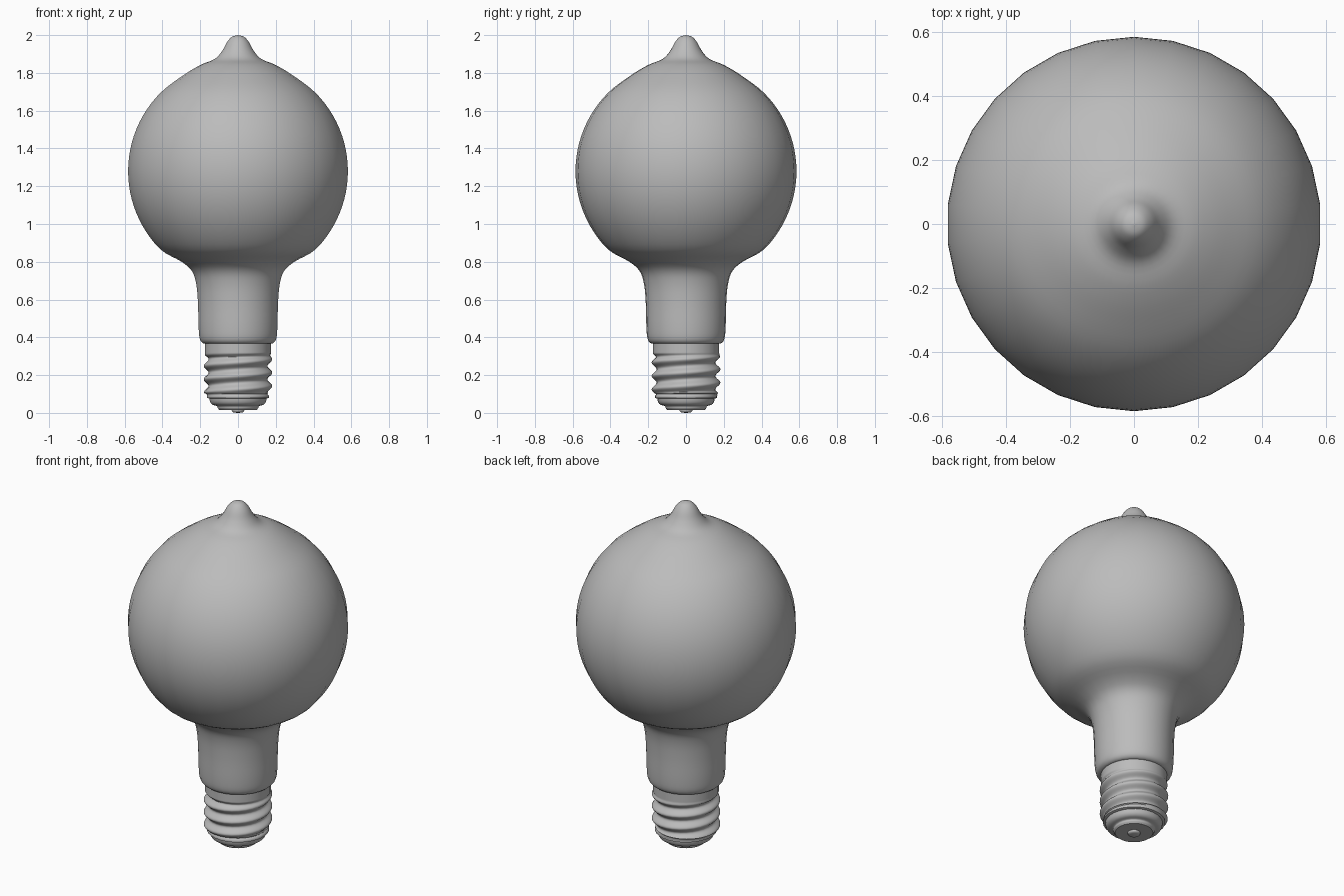
import bpy, bmesh, math
from mathutils import Vector

SIDES = 30
old = bpy.data.objects.get("Cube")
if old:
    bpy.data.objects.remove(old, do_unlink=True)

grey = bpy.data.materials.new("plain grey")
grey.use_nodes = True
tone = (0.5, 0.5, 0.5, 1)
grey.diffuse_color = tone
grey.node_tree.nodes["Principled BSDF"].inputs["Base Color"].default_value = tone


def smooth_profile(points, steps=4):
    """Pass a Catmull-Rom curve through (radius, height) points."""
    p = [Vector(q) for q in [points[0], *points, points[-1]]]
    out = []
    for a, b, c, d in zip(p, p[1:], p[2:], p[3:]):
        for i in range(steps):
            t = i / steps
            out.append(b + 0.5 * t * ((c - a) + t * (2 * a - 5 * b + 4 * c - d
                       + t * (3 * (b - c) + d - a))))
    return [(max(v.x, 0), v.y) for v in out] + [points[-1]]


def lathe(name, rows, radius_at=None, sides=SIDES, angle=40):
    """Stack rings of (radius, height); cap both ends."""
    bm = bmesh.new()
    rings = []
    for r, z in rows:
        ring = []
        for i in range(sides):
            a = math.pi / 2 + math.tau * i / sides
            rad = radius_at(r, z, a) if radius_at else r
            ring.append(bm.verts.new((rad * math.cos(a), rad * math.sin(a), z)))
        rings.append(ring)
    for low, high in zip(rings, rings[1:]):
        for i in range(sides):
            j = (i + 1) % sides
            bm.faces.new((low[i], low[j], high[j], high[i]))
    bm.faces.new(rings[0][::-1])
    bm.faces.new(rings[-1])
    bmesh.ops.remove_doubles(bm, verts=bm.verts, dist=1e-5)
    bmesh.ops.recalc_face_normals(bm, faces=bm.faces)
    mesh = bpy.data.meshes.new(name)
    bm.to_mesh(mesh)
    bm.free()
    obj = bpy.data.objects.new(name, mesh)
    bpy.context.collection.objects.link(obj)
    mesh.materials.append(grey)
    bpy.ops.object.select_all(action="DESELECT")
    obj.select_set(True)
    bpy.context.view_layer.objects.active = obj
    bpy.ops.object.shade_smooth_by_angle(angle=math.radians(angle))
    return obj


# Glass envelope: collar, flared neck, round globe and drawn-out tip
neck = [(0.165, 0.365), (0.188, 0.37), (0.204, 0.395), (0.21, 0.46), (0.213, 0.58),
        (0.222, 0.68), (0.245, 0.75), (0.30, 0.80)]
globe = [(0.585 * math.cos(a), 1.28 + 0.585 * math.sin(a))
         for a in (math.radians(d) for d in range(-45, 61, 15))]
tip = [(0.20, 1.842), (0.125, 1.873), (0.085, 1.915), (0.058, 1.963),
       (0.032, 1.991), (0.0, 2.0)]
lathe("glass_envelope", smooth_profile(neck + globe + tip))

# Screw base: one helical ridge that fades out at both ends
PITCH, LOW, HIGH = 0.071, 0.09, 0.315


def thread_radius(r, z, a):
    fade = max(0, min(1, (z - LOW) / 0.02, (HIGH - z) / 0.02))
    wave = math.cos(math.tau * z / PITCH - a)
    return r + fade * (0.013 * wave - 0.007)


sleeve = [(0.176 if z > 0.1 else 0.165, z) for z in
          (0.08 + 0.005 * i for i in range(59))]
lathe("screw_base", [(0.15, 0.075)] + sleeve, thread_radius, angle=70)

# Rounded end cap and raised contact button
lathe("end_cap", smooth_profile([(0.10, 0.016), (0.108, 0.026), (0.112, 0.036), (0.135, 0.043),
                                 (0.148, 0.058), (0.153, 0.085), (0.15, 0.10)]))
lathe("contact_button", smooth_profile([(0.0, 0.0), (0.022, 0.002), (0.032, 0.008),
                                        (0.034, 0.02)]))
